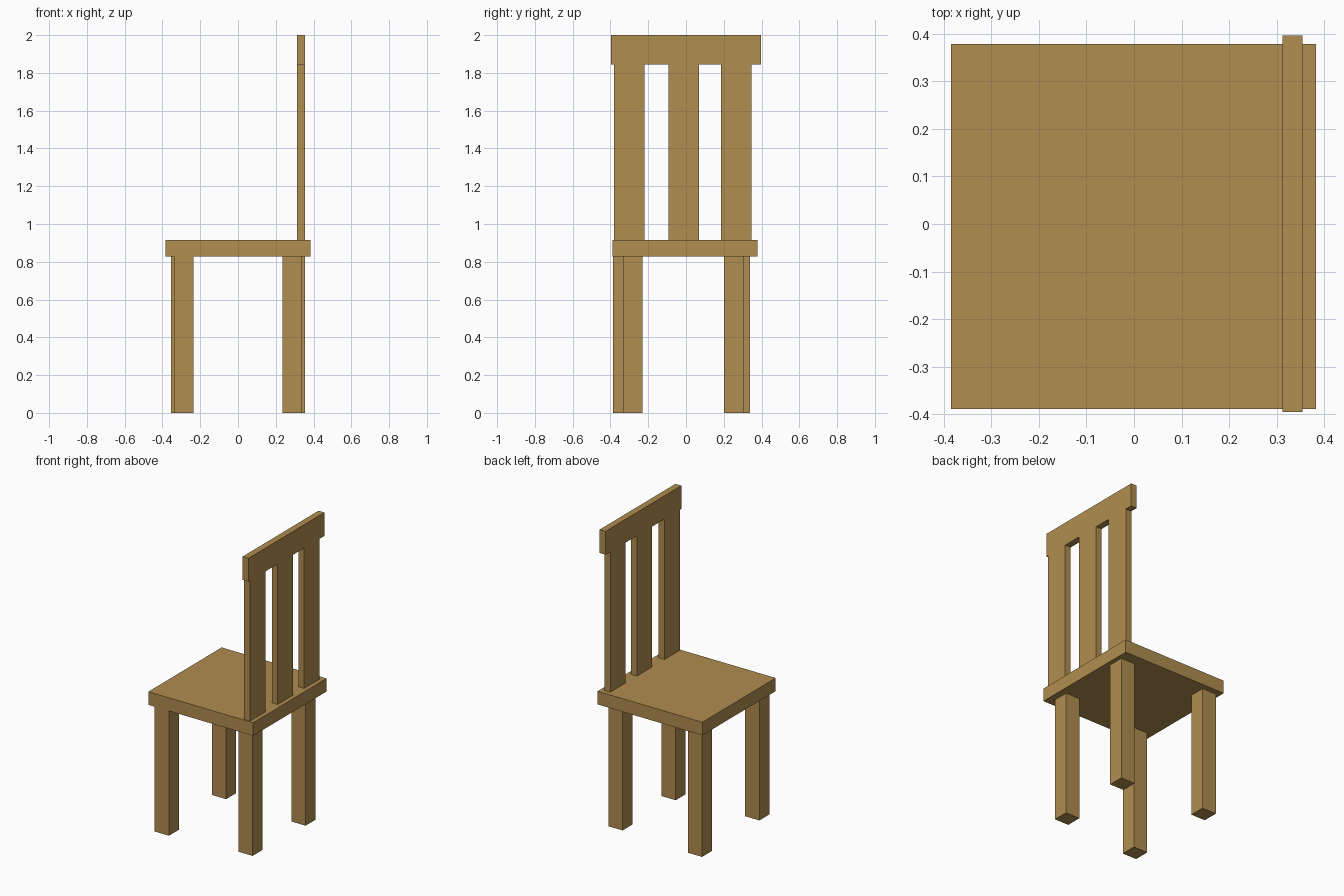
import bpy
from mathutils import Matrix, Vector
import bmesh

if "Cube" in bpy.data.objects:
    bpy.data.objects.remove(bpy.data.objects["Cube"])

wood = bpy.data.materials.new("tan wood")
wood.diffuse_color = (0.434, 0.266, 0.078, 1)
wood.use_nodes = True
wood.node_tree.nodes["Principled BSDF"].inputs["Base Color"].default_value = wood.diffuse_color


def box(name, x, y, z):
    """Axis-aligned board given (min, max) on each axis."""
    lo, hi = Vector((x[0], y[0], z[0])), Vector((x[1], y[1], z[1]))
    bm = bmesh.new()
    bmesh.ops.create_cube(bm, size=1, matrix=Matrix.Diagonal((*(hi - lo), 1)))
    mesh = bpy.data.meshes.new(name)
    bm.to_mesh(mesh)
    bm.free()
    mesh.materials.append(wood)
    obj = bpy.data.objects.new(name, mesh)
    obj.location = (lo + hi) / 2
    bpy.context.collection.objects.link(obj)
    return obj


SEAT_BOTTOM, SEAT_TOP, RAIL_BOTTOM = 0.828, 0.915, 1.845
BACK_X = (0.312, 0.355)

# Seat slab
box("seat", (-0.385, 0.383), (-0.389, 0.379), (SEAT_BOTTOM, SEAT_TOP))

# Four legs, slightly unevenly placed (lower x and y corner of each)
LEG = 0.104
for name, x, y in (("front_left_leg", -0.340, -0.386),
                   ("front_right_leg", 0.236, -0.333),
                   ("back_left_leg", -0.356, 0.236),
                   ("back_right_leg", 0.251, 0.201)):
    box(name, (x, x + LEG), (y, y + LEG), (0, SEAT_BOTTOM))

# Backrest slats standing on the seat
for i, y in enumerate((-0.381, -0.092, 0.186)):
    box(f"back_slat_{i + 1}", BACK_X, (y, y + 0.161), (SEAT_TOP, RAIL_BOTTOM))

# Top rail across the slats
box("top_rail", BACK_X, (-0.396, 0.397), (RAIL_BOTTOM, 2.0))
